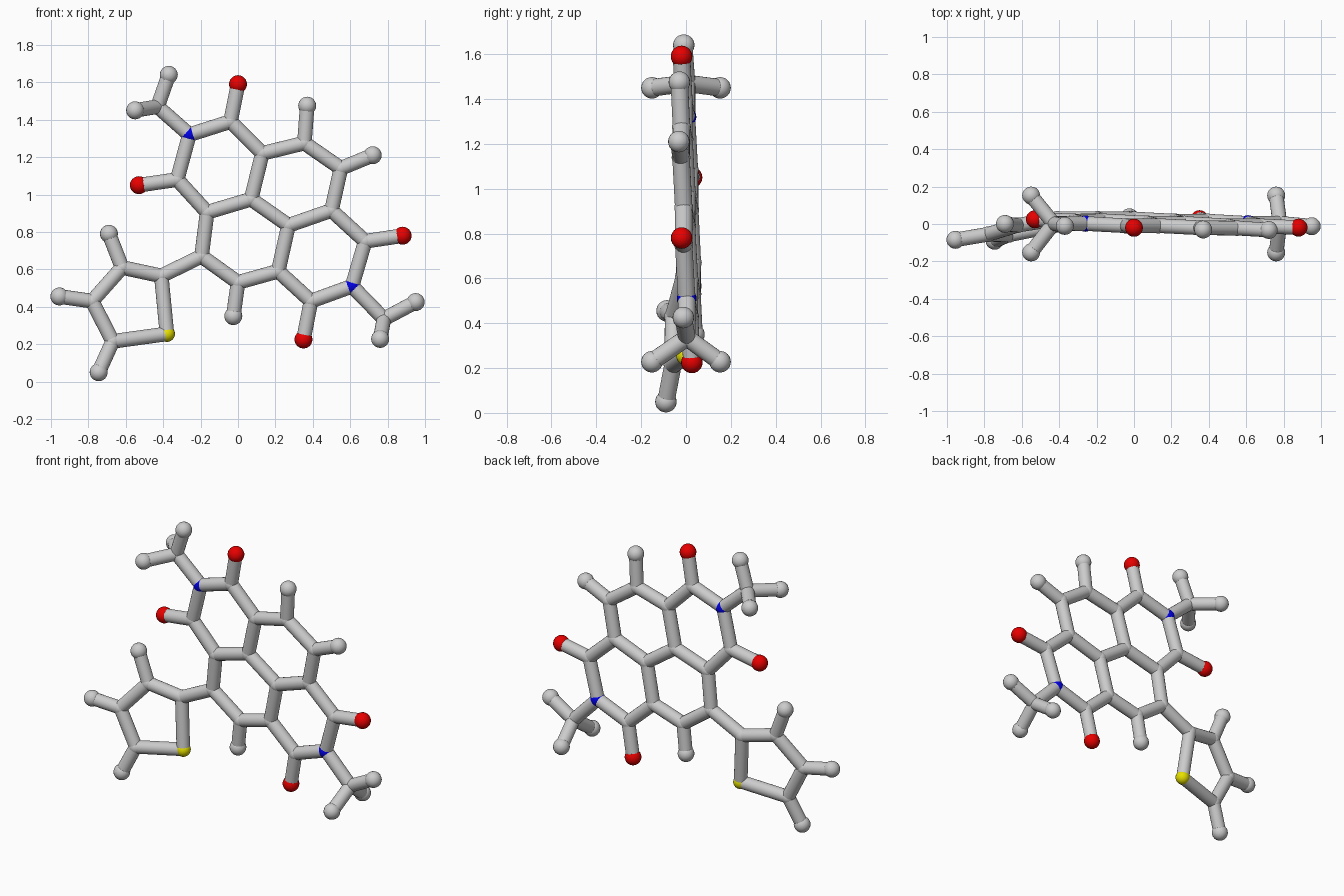
import bpy
from mathutils import Vector

if "Cube" in bpy.data.objects:
    bpy.data.objects.remove(bpy.data.objects["Cube"])

STICK_R = 0.039
RADIUS = {"C": 0.042, "H": 0.048, "N": 0.044, "O": 0.048, "S": 0.043}
LABEL = {"C": "carbon_joint", "H": "hydrogen_ball", "N": "nitrogen_joint",
         "O": "oxygen_ball", "S": "sulfur_joint"}


def material(name, rgb):
    m = bpy.data.materials.new(name)
    m.diffuse_color = (*rgb, 1)
    m.use_nodes = True
    m.node_tree.nodes["Principled BSDF"].inputs["Base Color"].default_value = m.diffuse_color
    return m


MATS = {"N": material("blue", (0.0, 0.0, 0.8)),
        "O": material("red", (0.8, 0.0, 0.0)),
        "S": material("yellow", (0.8, 0.75, 0.0))}


def core(x, z):
    """Point on the slightly tilted plane of the fused rings."""
    return Vector((x, 0.05 - 0.040 * x - 0.044 * z, z))


def side(x, z):
    """Point on the twisted plane of the five-sided ring."""
    return Vector((x, 0.042 + 0.184 * x + 0.108 * z, z))


# Atoms: the first letter of each key is the element
atoms = {
    # fused four-ring core
    "N1": core(-.26, 1.32), "C1": core(-.04, 1.39), "C2": core(.13, 1.22),
    "C3": core(.355, 1.275), "C4": core(.55, 1.14), "C5": core(.50, .915),
    "C6": core(.68, .75), "N2": core(.61, .51), "C7": core(.39, .43),
    "C8": core(.215, .59), "C9": core(.27, .835), "C10": core(.07, .975),
    "C11": core(-.165, .905), "C12": core(-.325, 1.08),
    "C13": core(-.195, .67), "C14": core(0, .53),
    "O1": core(0, 1.59), "O6": core(.88, .78), "O7": core(.35, .225),
    "O12": core(-.53, 1.05), "H3": core(.37, 1.475), "H4": core(.72, 1.21),
    "H14": core(-.025, .35),
    # five-sided ring
    "C21": side(-.41, .565), "C22": side(-.62, .61), "C23": side(-.78, .43),
    "C24": side(-.67, .215), "S1": side(-.38, .255),
    "H22": side(-.69, .79), "H23": side(-.955, .455), "H24": side(-.745, .05),
    # end groups
    "C31": core(-.43, 1.47), "H31": Vector((-.37, -.01, 1.64)),
    "C41": core(.78, .335), "H41": Vector((.95, -.012, .425)),
}
for i, y in enumerate((-.152, .152)):
    atoms[f"H3{i + 2}"] = Vector((-.55, y, 1.45))
    atoms[f"H4{i + 2}"] = Vector((.76, y, .228))

# Bond chains: consecutive atoms are joined by a stick
chains = [
    "N1 C1 C2 C3 C4 C5 C6 N2 C7 C8 C14 C13 C11 C12 N1",
    "C2 C10 C11", "C10 C9 C5", "C9 C8",
    "C1 O1", "C6 O6", "C7 O7", "C12 O12", "C3 H3", "C4 H4", "C14 H14",
    "C13 C21 C22 C23 C24 S1 C21", "C23 H23", "C24 H24",
    "N1 C31 H31", "H_a", "N2 C41 H41", "H_b",
]
# the key H22 belongs to the five-sided ring, H32/H33 and H42/H43 to the ends
chains = [c for c in chains if "_" not in c]
chains += ["C22 H22", "H32 C31 H33", "H42 C41 H43"]


def ball(key, pos):
    el = key[0]
    bpy.ops.mesh.primitive_uv_sphere_add(segments=20, ring_count=12,
                                         radius=RADIUS[el], location=pos)
    ob = bpy.context.object
    ob.name = LABEL[el]
    bpy.ops.object.shade_smooth()
    if el in MATS:
        ob.data.materials.append(MATS[el])


def stick(a, b):
    d = b - a
    bpy.ops.mesh.primitive_cylinder_add(vertices=20, radius=STICK_R,
                                        depth=d.length, location=(a + b) / 2)
    ob = bpy.context.object
    ob.name = "bond_stick"
    ob.rotation_mode = 'QUATERNION'
    ob.rotation_quaternion = d.to_track_quat('Z', 'Y')
    bpy.ops.object.shade_smooth_by_angle()


for key, pos in atoms.items():
    ball(key, pos)
for chain in chains:
    keys = chain.split()
    for p, q in zip(keys, keys[1:]):
        stick(atoms[p], atoms[q])
